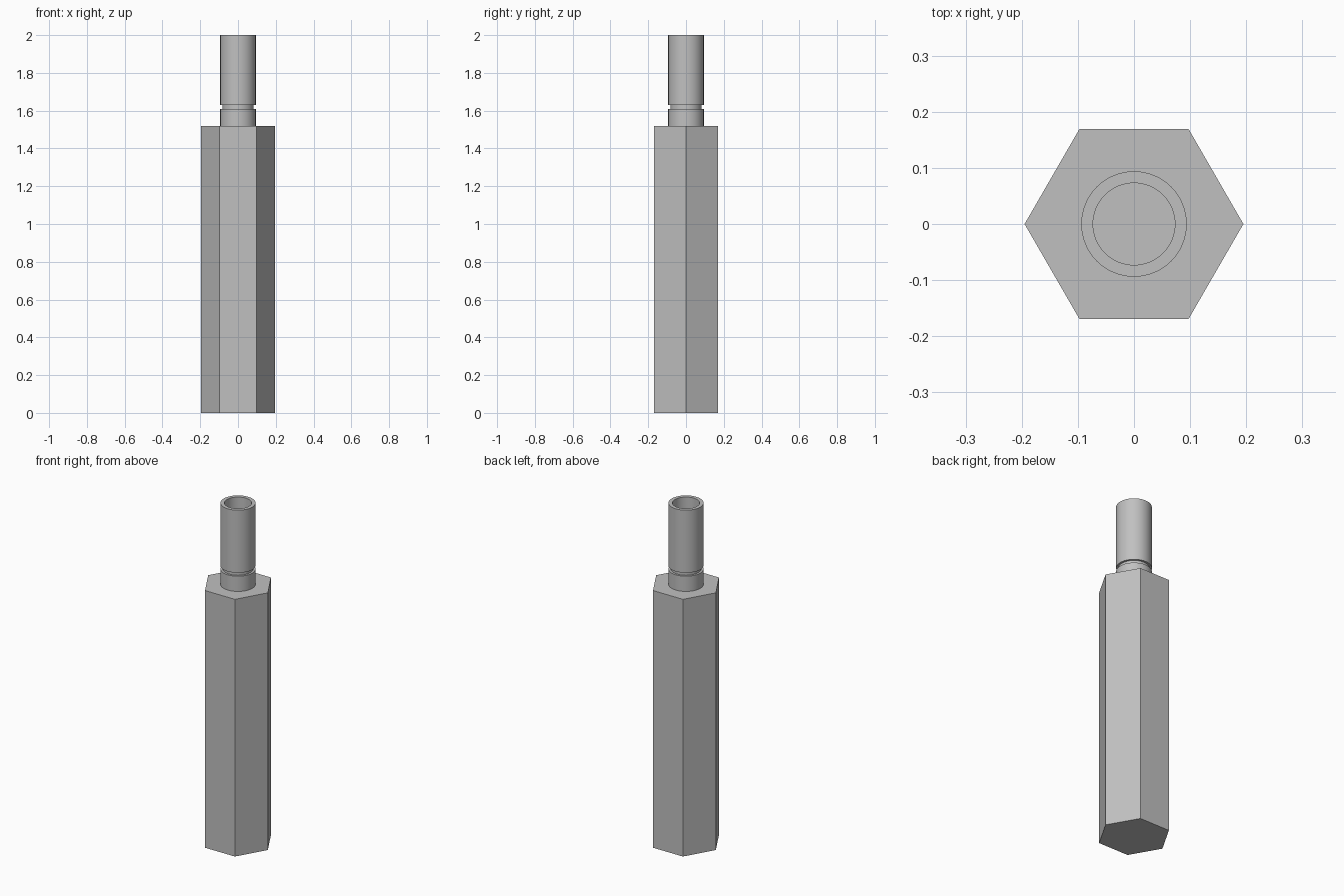
import bpy, bmesh, math

cube = bpy.data.objects.get("Cube")
if cube:
    bpy.data.objects.remove(cube, do_unlink=True)

HEX_R, HEX_TOP = 0.195, 1.52
TUBE_R, NECK_R, BORE_R = 0.094, 0.082, 0.073

# Single plain grey
grey = bpy.data.materials.new("plain grey")
grey.use_nodes = True
colour = (0.53, 0.53, 0.53, 1)
grey.diffuse_color = colour
grey.node_tree.nodes["Principled BSDF"].inputs["Base Color"].default_value = colour


def lathe(name, profile, sides):
    """Revolve (radius, z) points around z; the first and last rings are capped."""
    bm = bmesh.new()
    rings = []
    for r, z in profile:
        angles = [math.tau * i / sides for i in range(sides)]
        rings.append([bm.verts.new((r * math.cos(a), r * math.sin(a), z)) for a in angles])
    for low, high in zip(rings, rings[1:]):
        for i in range(sides):
            j = (i + 1) % sides
            bm.faces.new((low[i], low[j], high[j], high[i]))
    bm.faces.new(rings[0][::-1])
    bm.faces.new(rings[-1])
    bmesh.ops.recalc_face_normals(bm, faces=bm.faces)
    mesh = bpy.data.meshes.new(name)
    bm.to_mesh(mesh)
    bm.free()
    mesh.materials.append(grey)
    obj = bpy.data.objects.new(name, mesh)
    bpy.context.collection.objects.link(obj)
    return obj


# Hexagonal handle
lathe("hex_handle", [(HEX_R, 0), (HEX_R, HEX_TOP)], 6)

# Hollow tube with a grooved neck, open at the top
tube = lathe("socket_tube", [
    (TUBE_R, HEX_TOP), (TUBE_R, 1.61),
    (NECK_R, 1.61), (NECK_R, 1.63),
    (TUBE_R, 1.63), (TUBE_R, 2),
    (BORE_R, 2), (BORE_R, 1.63),
], 64)
bpy.ops.object.select_all(action="DESELECT")
tube.select_set(True)
bpy.context.view_layer.objects.active = tube
bpy.ops.object.shade_smooth_by_angle(angle=math.radians(30))
